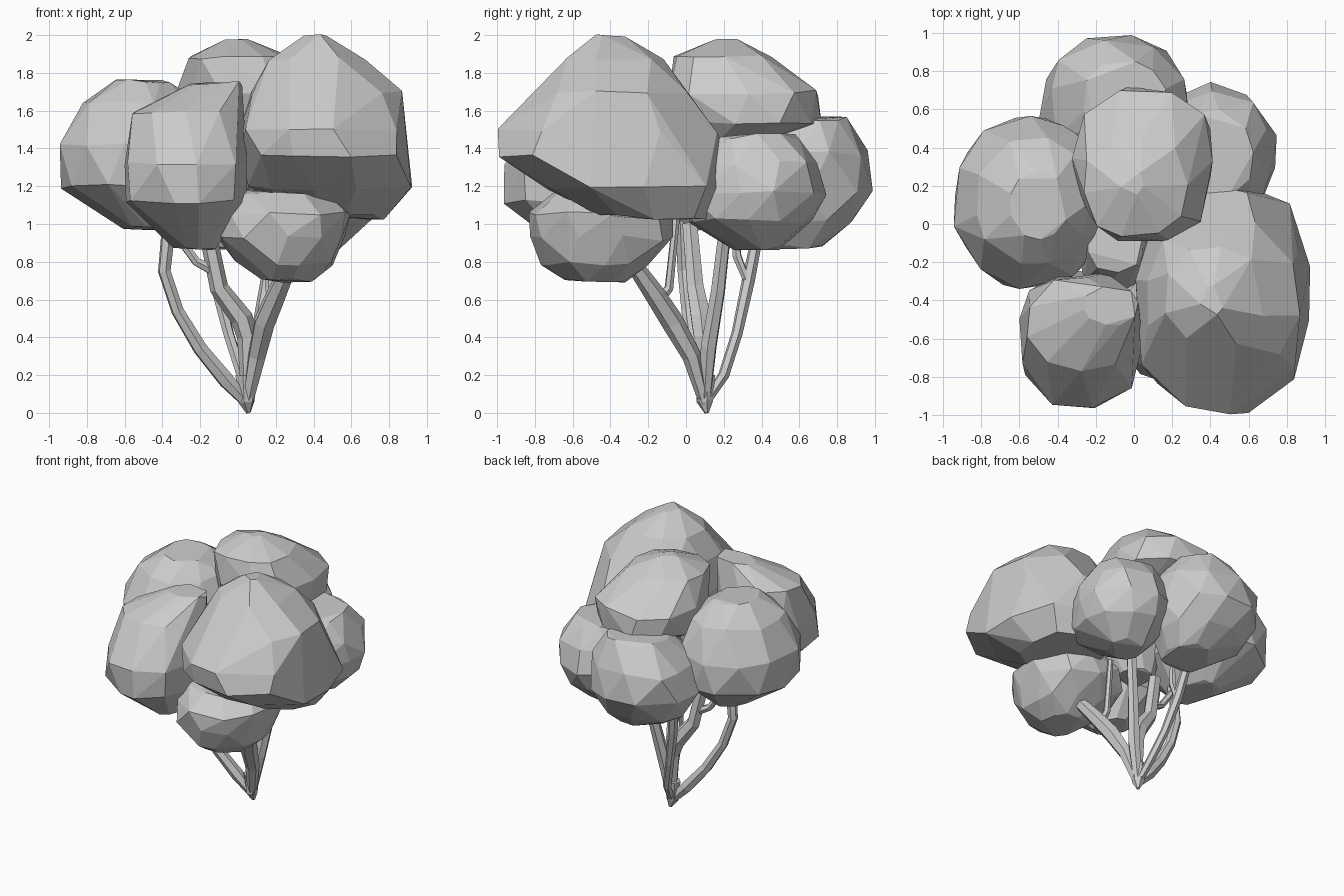
import bpy, bmesh, math, random

random.seed(7)

default_cube = bpy.data.objects.get("Cube")
if default_cube:
    bpy.data.objects.remove(default_cube, do_unlink=True)


def make_material(name, colour):
    mat = bpy.data.materials.new(name)
    mat.use_nodes = True
    mat.diffuse_color = colour
    mat.node_tree.nodes["Principled BSDF"].inputs["Base Color"].default_value = colour
    return mat


grey = make_material("plain grey", (0.6, 0.6, 0.6, 1))


def foliage(name, *rings, sides=10, boxiness=2.3):
    """Chiselled leaf mass: hull of jittered rings, each (z, x, y, x radius, y radius)."""
    bm = bmesh.new()
    for z, cx, cy, rx, ry in rings:
        turn = random.random()
        for i in range(sides):
            angle = math.tau * (i + turn + random.uniform(-0.2, 0.2)) / sides
            c, s = math.cos(angle), math.sin(angle)
            size = (abs(c) ** boxiness + abs(s) ** boxiness) ** (1 / boxiness)
            r = random.uniform(0.96, 1.04) / size
            bm.verts.new((cx + c * r * rx, cy + s * r * ry, z + random.uniform(-0.02, 0.01)))
    bmesh.ops.convex_hull(bm, input=bm.verts[:])
    loose = [v for v in bm.verts if not v.link_faces]
    bmesh.ops.delete(bm, geom=loose, context='VERTS')
    # merge nearly flat neighbours into broad facets
    bmesh.ops.dissolve_limit(bm, angle_limit=math.radians(9),
                             verts=bm.verts[:], edges=bm.edges[:])
    bmesh.ops.recalc_face_normals(bm, faces=bm.faces[:])
    mesh = bpy.data.meshes.new(name)
    bm.to_mesh(mesh)
    bm.free()
    mesh.materials.append(grey)
    obj = bpy.data.objects.new(name, mesh)
    bpy.context.collection.objects.link(obj)


def branch(name, points, radii):
    """Faceted limb through the given points with a radius at each."""
    curve = bpy.data.curves.new(name, 'CURVE')
    curve.dimensions = '3D'
    curve.bevel_depth = 1
    curve.bevel_resolution = 1
    curve.use_fill_caps = True
    spline = curve.splines.new('POLY')
    spline.points.add(len(points) - 1)
    for point, co, radius in zip(spline.points, points, radii):
        point.co = (*co, 1)
        point.radius = radius
    obj = bpy.data.objects.new(name, curve)
    bpy.context.collection.objects.link(obj)
    bpy.ops.object.select_all(action='DESELECT')
    obj.select_set(True)
    bpy.context.view_layer.objects.active = obj
    bpy.ops.object.convert(target='MESH')
    obj = bpy.context.view_layer.objects.active
    obj.data.materials.clear()
    obj.data.materials.append(grey)
    for poly in obj.data.polygons:
        poly.use_smooth = False


# Leaf masses
foliage("foliage_right_front",
        (2.0, .41, -.4, .06, .08), (1.88, .42, -.38, .26, .26),
        (1.7, .46, -.4, .4, .42), (1.5, .45, -.41, .45, .57),
        (1.37, .46, -.39, .46, .6), (1.2, .5, -.27, .44, .47),
        (1.04, .5, -.17, .28, .3))
foliage("foliage_left_front",
        (1.75, -.12, -.43, .14, .1), (1.6, -.28, -.52, .28, .25),
        (1.33, -.28, -.6, .33, .36), (1.12, -.27, -.6, .32, .36),
        (.88, -.23, -.52, .11, .13))
foliage("foliage_left",
        (1.76, -.5, .1, .15, .18), (1.65, -.53, .12, .3, .34),
        (1.42, -.55, .12, .4, .45), (1.2, -.54, .11, .39, .44),
        (.98, -.48, .08, .13, .2))
foliage("foliage_inner",
        (1.5, -.1, -.1, .15, .15), (1.25, -.1, -.15, .2, .2),
        (1.05, -.1, -.1, .12, .12))
foliage("foliage_top",
        (1.97, -.01, .22, .06, .07), (1.89, .01, .19, .28, .26),
        (1.7, .05, .31, .37, .41), (1.54, .05, .33, .36, .38),
        (1.46, .05, .3, .25, .25))
foliage("foliage_back",
        (1.56, -.05, .65, .22, .2), (1.38, -.08, .63, .37, .34),
        (1.18, -.1, .63, .39, .35), (1.02, -.08, .6, .32, .29),
        (.88, -.02, .55, .17, .18))
foliage("foliage_right_back",
        (1.47, .42, .36, .2, .24), (1.33, .43, .36, .29, .34),
        (1.17, .42, .35, .33, .38), (1.02, .42, .34, .29, .32),
        (.88, .4, .38, .13, .13))
foliage("foliage_low_front",
        (1.18, .22, -.43, .25, .27), (1.06, .25, -.44, .35, .39),
        (.93, .23, -.44, .34, .38), (.8, .25, -.47, .26, .29),
        (.71, .25, -.49, .14, .17))

# Pointed foot and limbs spreading up into the leaves
base = (.05, .1, .05)
branch("trunk_foot", [(.055, .11, 0), (.045, .1, .06), (.04, .1, .2)], (.012, .045, .055))
branch("limb_front", [base, (.1, .03, .3), (.14, -.07, .48), (.2, -.16, .62), (.29, -.3, .82)],
       (.03, .05, .06, .055, .04))
branch("limb_front_fork", [(.18, -.14, .6), (.17, -.09, .66), (.17, -.05, 1.05)],
       (.03, .025, .02))
branch("limb_left", [base, (-.06, .08, .17), (-.2, .04, .34), (-.32, .01, .54),
                     (-.39, -.01, .75), (-.36, -.02, 1.05)],
       (.03, .045, .04, .035, .035, .04))
branch("limb_right", [base, (.1, .12, .35), (.15, .17, .65), (.2, .21, 1.0)],
       (.03, .045, .04, .035))
branch("limb_middle", [base, (.05, .09, .4), (.02, .08, .5), (-.1, .05, .66), (-.17, .02, 1.0)],
       (.03, .055, .06, .05, .045))
branch("limb_middle_fork", [(-.14, .04, .76), (-.22, .03, .8), (-.33, .02, .95)],
       (.03, .025, .025))
branch("limb_back", [base, (.02, .2, .2), (-.05, .27, .42), (-.12, .33, .7), (-.17, .39, 1.0)],
       (.025, .03, .03, .035, .03))
branch("limb_back_fork", [(-.11, .33, .68), (-.12, .27, .83), (-.13, .26, 1.0)],
       (.02, .025, .02))
